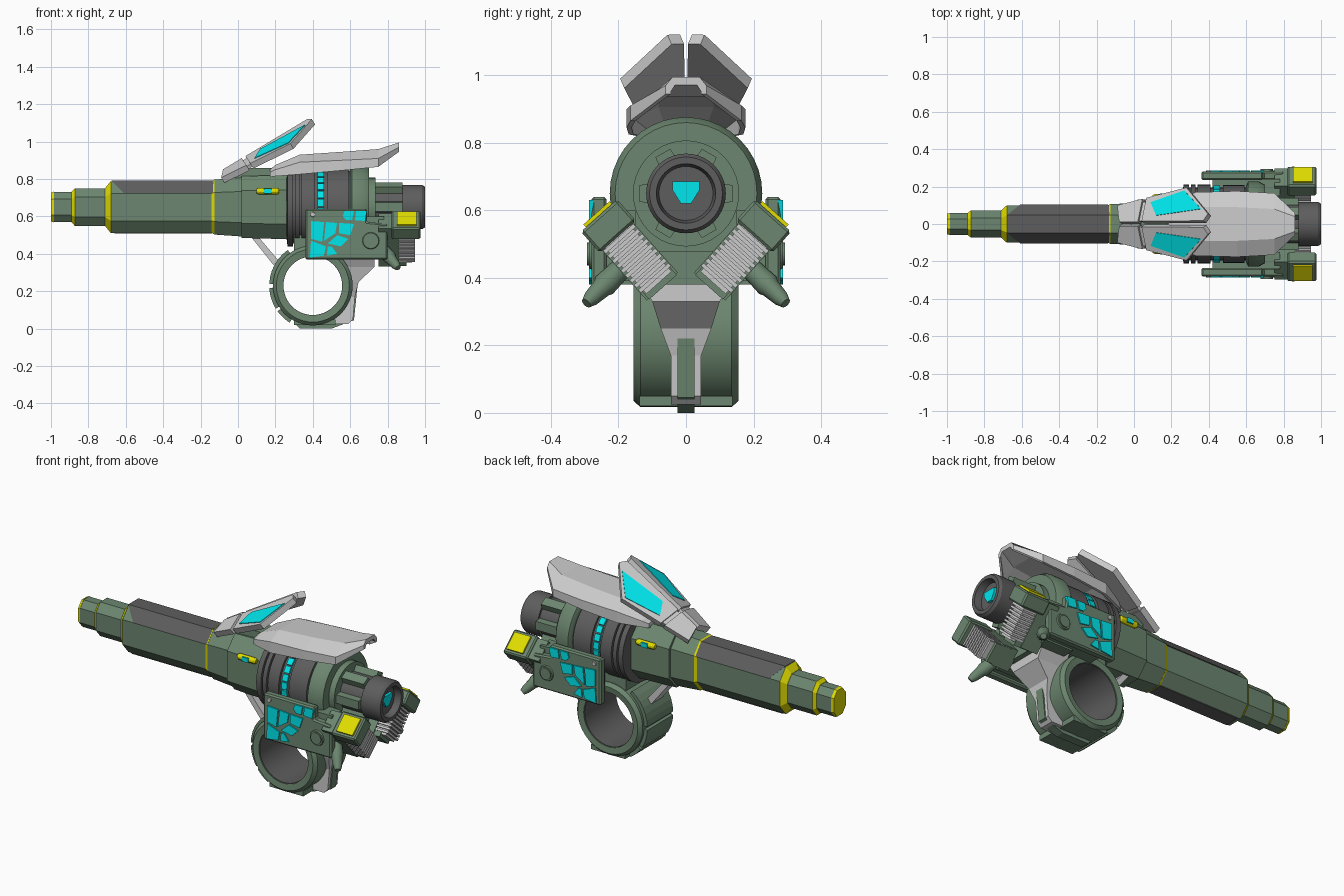
import bpy, bmesh
from math import sin, cos, pi, radians
from mathutils import Vector

if "Cube" in bpy.data.objects:
    bpy.data.objects.remove(bpy.data.objects["Cube"])


def material(name, rgb):
    m = bpy.data.materials.new(name)
    m.diffuse_color = (*rgb, 1)
    m.use_nodes = True
    m.node_tree.nodes["Principled BSDF"].inputs["Base Color"].default_value = m.diffuse_color
    return m


GREEN = material("green", (0.15, 0.24, 0.16))
DARK = material("dark", (0.11, 0.11, 0.11))
CYAN = material("cyan", (0.0, 0.8, 0.85))
YELLOW = material("yellow", (0.75, 0.72, 0.0))
GREY = None
AX = 0.65  # height of the barrel axis


def loft(name, sections, mat, mirror=False, smooth=False, closed=False, bevel=0):
    """Skin equal-sized loops of points; cap the ends unless closed."""
    bm = bmesh.new()
    rows = [[bm.verts.new(p) for p in s] for s in sections]
    n = len(rows[0])
    pairs = list(zip(rows, rows[1:])) + ([(rows[-1], rows[0])] if closed else [])
    for a, b in pairs:
        for i in range(n):
            j = (i + 1) % n
            bm.faces.new((a[i], a[j], b[j], b[i]))
    if not closed:
        bm.faces.new(rows[0])
        bm.faces.new(rows[-1])
    bmesh.ops.recalc_face_normals(bm, faces=bm.faces)
    me = bpy.data.meshes.new(name)
    bm.to_mesh(me)
    bm.free()
    ob = bpy.data.objects.new(name, me)
    bpy.context.collection.objects.link(ob)
    if mat:
        me.materials.append(mat)
    if bevel:
        b = ob.modifiers.new("bevel", 'BEVEL')
        b.width, b.segments = bevel, 1
    if mirror:
        ob.modifiers.new("mirror", 'MIRROR').use_axis = (False, True, False)
    if smooth:
        bpy.ops.object.select_all(action='DESELECT')
        ob.select_set(True)
        bpy.context.view_layer.objects.active = ob
        bpy.ops.object.shade_smooth_by_angle(angle=radians(30))
    return ob


def prism_y(name, pts, y0, y1, mat, **k):
    return loft(name, [[(x, y, z) for x, z in pts] for y in (y0, y1)], mat, **k)


def prism_x(name, pts, x0, x1, mat, **k):
    return loft(name, [[(x, y, z) for y, z in pts] for x in (x0, x1)], mat, **k)


def box(name, x, y, z, mat, **k):
    return prism_y(name, [(x[0], z[0]), (x[1], z[0]), (x[1], z[1]), (x[0], z[1])], y[0], y[1], mat, **k)


def turn(name, origin, axis, profile, mat, n=40, **k):
    """Revolve (distance, radius) points about an axis."""
    o, d = Vector(origin), Vector(axis).normalized()
    u = d.orthogonal().normalized()
    v = d.cross(u)
    return loft(name, [[o + d * t + (u * cos(2 * pi * i / n) + v * sin(2 * pi * i / n)) * r
                        for i in range(n)] for t, r in profile], mat, smooth=True, **k)


def drum(name, profile, mat, **k):
    return turn(name, (0, 0, AX), (1, 0, 0), profile, mat, **k)


def octo(x, h, w=None):
    w = w or 0.72 * h
    q = [(w, .53 * h), (.45 * w, h), (-.45 * w, h), (-w, .53 * h)]
    return [(x, y, AX + z) for y, z in q + [(-y, -z) for y, z in q]]


# Stepped octagonal barrel
for name, secs, mat in [
        ("muzzle_ring", [(-1, .076), (-.985, .082)], YELLOW),
        ("muzzle", [(-.985, .08), (-.885, .08)], GREEN),
        ("middle_ring", [(-.89, .082), (-.872, .101)], YELLOW),
        ("barrel_step", [(-.872, .1), (-.70, .1)], GREEN),
        ("rear_ring", [(-.71, .102), (-.68, .139)], YELLOW),
        ("barrel", [(-.68, .138), (0, .138)], GREEN),
        ("collar_ring", [(-.145, .135), (-.125, .148)], YELLOW),
        ("barrel_collar", [(-.125, .147), (.03, .158)], GREEN)]:
    loft(name, [octo(*s) for s in secs], mat)

# Dark barrel covers
loft("barrel_top_cover", [[(xs, .103, AX + .075), (xt, .047, AX + .143), (xt, -.047, AX + .143),
                           (xs, -.103, AX + .075)] for xs, xt in [(-.61, -.68), (-.14, -.02)]], DARK)
box("barrel_bottom_cover", (-.66, -.14), (-.045, .045), (.508, .53), DARK)

# Receiver block with side light
loft("receiver", [octo(.02, .165, .13), octo(.27, .172, .14)], GREEN)
turn("side_light", (.10, -.142, .735), (1, 0, 0), [(0, .012), (.01, .018), (.11, .018), (.12, .012)],
     YELLOW, n=12, mirror=True)
box("side_light_lens", (.14, .18), (.145, .163), (.722, .748), CYAN, mirror=True)

# Main drum
drum("drum_front", [(.26, .17), (.265, .21), (.295, .21), (.295, .195), (.305, .195), (.305, .21),
                    (.33, .21), (.33, .195), (.34, .195), (.34, .21), (.41, .21)], DARK)
drum("drum_core", [(.40, .195), (.62, .195)], DARK)
drum("drum_rear_band", [(.475, .208), (.59, .208)], DARK)
drum("drum_flange", [(.60, .205), (.61, .226), (.67, .226), (.70, .21), (.70, .157), (.735, .157)], GREEN)
for i in range(28):
    a0, a1 = (2 * pi * (i + e) / 28 for e in (.08, .92))
    prism_x(f"drum_light_{i}", [(r * cos(a), AX + r * sin(a)) for r, a in
                                ((.19, a0), (.206, a0), (.206, a1), (.19, a1))], .425, .46, CYAN)

# Rear thruster with fins
drum("thruster_core", [(.73, .105), (.89, .105)], DARK)
drum("thruster_cup", [(.88, .085), (.88, .118), (.985, .118), (1, .108), (1, .088), (.96, .08)], DARK)
prism_x("thruster_light", [(-.04, .685), (.04, .685), (.04, .66), (.015, .62), (-.015, .62), (-.04, .66)],
        .955, .975, CYAN)
for i in range(6):
    a = 2 * pi * i / 6
    c, s = cos(a), sin(a)
    prism_x(f"thruster_fin_{i}", [(r * c - t * s, AX + r * s + t * c) for r, t in
                                  ((.09, -.03), (.138, -.025), (.138, .025), (.09, .03))], .72, .88, GREEN)

# Top shell: bent sheet lofted from cross-sections
shell = []
for x, w, lo, mid, top, tw in [(.17, .10, .81, .835, .85, .06), (.2, .12, .815, .85, .875, .07),
                               (.33, .17, .825, .89, .93, .09), (.55, .176, .845, .90, .945, .09),
                               (.75, .165, .865, .91, .96, .08), (.86, .06, .945, .97, .995, .04)]:
    outer = [(w, lo), (w, mid), (tw, top)]
    inner = [(w - .015, lo), (w - .015, mid - .018), (tw - .008, top - .024)]
    loop = outer + [(-y, z) for y, z in outer[::-1]] + [(-y, z) for y, z in inner] + inner[::-1]
    shell.append([(x, y, z) for y, z in loop])
loft("top_shell", shell, GREY)


# Sloped twin wings
def wing(name, pts, up, down, mat):
    n = Vector((-.604, .433, 1)).normalized()
    base = [Vector((x, y, .9 + .604 * x - .433 * (y - .012))) for x, y in pts]
    loft(name, [[p + n * up for p in base], [p - n * down for p in base]], mat, mirror=True)


wing("wing_tip", [(-.08, .012), (.02, .012), (.045, .135), (-.09, .10)], 0, .035, GREY)
wing("wing_core", [(.01, .02), (.08, .02), (.10, .13), (.035, .12)], -.012, .03, GREY)
wing("wing", [(.04, .015), (.37, .018), (.395, .055), (.28, .195), (.065, .14)], 0, .035, GREY)
wing("wing_panel", [(.12, .045), (.36, .08), (.27, .178), (.09, .115)], .004, .01, CYAN)
box("wing_mount", (-.02, .25), (-.05, .05), (.78, .86), GREEN)

# Side armour boxes
prism_y("side_box", [(.36, .37), (.80, .37), (.80, .56), (.69, .57), (.69, .64), (.36, .64)],
        .235, .28, GREEN, mirror=True, bevel=.008)
box("side_box_inner", (.42, .78), (.15, .24), (.39, .60), GREEN, mirror=True)
box("rear_crossbar", (.58, .76), (-.2, .2), (.38, .48), GREEN)
turn("side_knob", (.71, .275, .47), (0, 1, 0), [(0, .048), (.012, .042), (.012, .034), (.018, .034)],
     GREEN, n=16, mirror=True)
turn("side_bolt", (.40, .275, .61), (0, 1, 0), [(0, .014), (.012, .012)], GREY, n=10, mirror=True)
shards = [[(.385, .38), (.46, .39), (.47, .44), (.39, .47)], [(.39, .48), (.45, .465), (.46, .57), (.39, .575)],
          [(.46, .47), (.52, .51), (.53, .565), (.47, .57)], [(.475, .39), (.53, .40), (.50, .44), (.48, .44)],
          [(.48, .455), (.55, .44), (.59, .48), (.53, .50)], [(.54, .51), (.60, .50), (.62, .56), (.54, .565)],
          [(.56, .60), (.58, .58), (.61, .58), (.62, .63), (.57, .63)],
          [(.625, .58), (.68, .575), (.69, .63), (.632, .63)]]
for i, s in enumerate(shards):
    prism_y(f"glow_shard_{i}", s, .27, .287, CYAN, mirror=True)
turn("side_nozzle", (.77, .19, .43), (.09, .11, -.11),
     [(0, .032), (.085, .036), (.10, .03), (.15, .024), (.172, .016)], GREEN, n=12, mirror=True)


# Slanted rear exhausts
def slant(name, x0, x1, along, hl, hw, mat, **k):
    u, v = Vector((-.665, -.745)), Vector((.745, -.665))
    c = Vector((.16, .475)) + u * along
    prism_x(name, [c + u * a * hl + v * b * hw for a, b in ((-1, -1), (1, -1), (1, 1), (-1, 1))],
            x0, x1, mat, mirror=True, **k)


slant("exhaust_arm", .75, .86, .0, .135, .062, GREEN)
slant("exhaust_head", .82, .975, -.105, .042, .072, GREEN, bevel=.008)
slant("exhaust_plate", .85, .955, -.15, .008, .052, YELLOW)
slant("exhaust_core", .85, .93, .02, .10, .05, GREY)
slant("exhaust_foot", .80, .90, .12, .018, .055, GREEN)
for i in range(9):
    slant(f"exhaust_rib_{i}", .85, .945, -.055 + .0195 * i, .006, .06, GREY)

# Wrist ring and its armour
C = (.4, 0, .23)
turn("wrist_ring", C, (0, 1, 0), [(-.15, .16), (-.155, .195), (-.135, .213), (.135, .213), (.155, .195), (.15, .16)],
     GREEN, n=48, closed=True)
turn("wrist_liner", C, (0, 1, 0), [(-.145, .157), (-.145, .168), (.145, .168), (.145, .157)], DARK, n=48, closed=True)
for i, (a0, a1) in enumerate([(125, 178), (183, 212), (216, 238)]):
    angs = [radians(a0 + (a1 - a0) * t / 6) for t in range(7)]
    pts = [(.4 + r * cos(a), .23 + r * sin(a)) for r, seq in ((.205, angs), (.233, angs[::-1])) for a in seq]
    prism_y(f"wrist_plate_{i}", pts, -.12, .12, GREEN)
box("ring_neck", (.30, .60), (-.13, .13), (.40, .50), GREEN)
prism_y("front_strut", [(.07, .49), (.11, .49), (.22, .36), (.19, .34)], -.05, .05, GREY)

# Grey rear bracket, green keel and foot
loft("rear_bracket", [[(x0, -w, z), (x1, -w, z), (x1, w, z), (x0, w, z)] for z, x0, x1, w in
                      [(.40, .55, .73, .14), (.33, .56, .73, .10), (.25, .57, .645, .075),
                       (.17, .57, .625, .045), (.05, .5, .615, .045), (.025, .45, .59, .045)]], GREY)
prism_y("keel", [(.3, .03), (.33, 0), (.50, 0), (.62, .045), (.638, .22), (.58, .22), (.55, .08), (.45, .03)],
        -.025, .025, GREEN)
box("foot_plate", (.30, .52), (-.137, .137), (.02, .05), GREEN)
